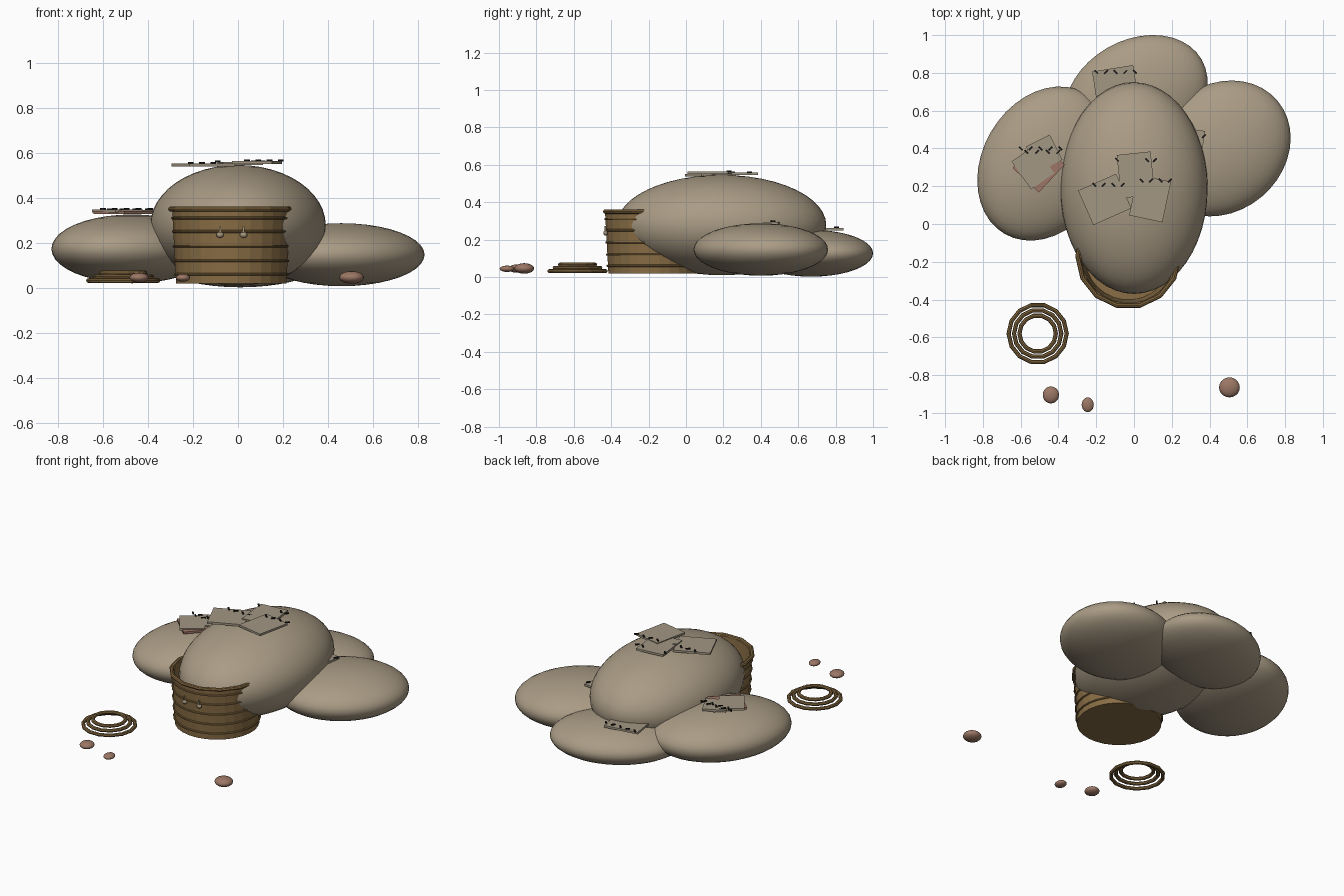
import bpy, bmesh, math
from mathutils import Matrix, Vector

cube = bpy.data.objects.get("Cube")
if cube:
    bpy.data.objects.remove(cube, do_unlink=True)


def material(name, rgb):
    m = bpy.data.materials.new(name)
    m.use_nodes = True
    m.diffuse_color = (*rgb, 1)
    m.node_tree.nodes["Principled BSDF"].inputs["Base Color"].default_value = (*rgb, 1)
    return m


BURLAP = material("burlap", (0.40, 0.33, 0.235))
PATCH = material("patch cloth", (0.36, 0.31, 0.23))
RED = material("red cloth", (0.34, 0.18, 0.13))
WICKER = material("wicker", (0.25, 0.155, 0.06))
HOOP = material("wicker hoop", (0.23, 0.14, 0.05))
CLAY = material("clay stone", (0.33, 0.185, 0.13))
THREAD = material("dark thread", (0.012, 0.011, 0.01))
KNOT = material("pale knot", (0.36, 0.29, 0.19))


def add_object(name, bm, mat, smooth=False):
    bmesh.ops.recalc_face_normals(bm, faces=bm.faces)
    mesh = bpy.data.meshes.new(name)
    bm.to_mesh(mesh)
    bm.free()
    mesh.materials.append(mat)
    for p in mesh.polygons:
        p.use_smooth = smooth
    ob = bpy.data.objects.new(name, mesh)
    bpy.context.collection.objects.link(ob)
    return ob


def ellipsoid(name, centre, radii, turn, mat, segments=40):
    bm = bmesh.new()
    bmesh.ops.create_uvsphere(bm, u_segments=segments, v_segments=segments // 2, radius=1)
    bm.transform(Matrix.LocRotScale(Vector(centre), Matrix.Rotation(math.radians(turn), 3, 'Z'), Vector(radii)))
    return add_object(name, bm, mat, True)


def box(name, centre, size, turn, mat):
    bm = bmesh.new()
    bmesh.ops.create_cube(bm, size=1)
    bm.transform(Matrix.LocRotScale(Vector(centre), Matrix.Rotation(math.radians(turn), 3, 'Z'), Vector(size)))
    return add_object(name, bm, mat)


def lathe(name, profile, centre, sides, mat, closed=True):
    """Revolve (radius, height) points about z, with flats facing front."""
    bm = bmesh.new()
    rings = []
    for r, z in profile:
        r_out = r / math.cos(math.pi / sides)
        rings.append([])
        for i in range(sides):
            a = -math.pi / 2 + math.tau * (i + 0.5) / sides
            rings[-1].append(bm.verts.new((centre[0] + r_out * math.cos(a), centre[1] + r_out * math.sin(a), z)))
    pairs = list(zip(rings, rings[1:]))
    if closed:
        pairs.append((rings[-1], rings[0]))
    else:
        bm.faces.new(rings[0])
        bm.faces.new(rings[-1])
    for a, b in pairs:
        for i in range(sides):
            j = (i + 1) % sides
            bm.faces.new((a[i], a[j], b[j], b[i]))
    return add_object(name, bm, mat)


def hoop(name, centre, radius, z, thick, mat, sides=14):
    section = [(radius + thick * math.cos(math.tau * k / 8), z + thick * math.sin(math.tau * k / 8)) for k in range(8)]
    return lathe(name, section, centre, sides, mat)


# Four overlapping sacks
ellipsoid("main_sack", (0, 0.19, 0.278), (0.39, 0.56, 0.268), 0, BURLAP, 48)
ellipsoid("right_sack", (-0.47, 0.32, 0.173), (0.333, 0.43, 0.153), -30, BURLAP)
ellipsoid("left_sack", (0.46, 0.40, 0.147), (0.392, 0.335, 0.14), 40, BURLAP)
ellipsoid("back_sack", (0.01, 0.67, 0.127), (0.402, 0.303, 0.125), 30, BURLAP)

# Open basket with a floor, hoops and a rim
BASKET = (-0.03, -0.17)
lathe("basket", [(0.245, 0.02), (0.263, 0.35), (0.248, 0.35), (0.23, 0.035)], BASKET, 28, WICKER, closed=False)
for z in (0.06, 0.12, 0.185, 0.25, 0.31):
    hoop("basket_hoop", BASKET, 0.246 + 0.05 * z, z, 0.006, HOOP, 28)
hoop("basket_rim", BASKET, 0.262, 0.35, 0.012, HOOP)

# Pale knots on the basket front
for x in (-0.08, 0.025):
    ellipsoid("basket_knot", (x, -0.43, 0.235), (0.017, 0.012, 0.013), 0, KNOT, 12)
    box("knot_end", (x, -0.432, 0.258), (0.008, 0.008, 0.03), 0, KNOT)

# Lid of three stepped rings lying on the ground
for radius, z in ((0.15, 0.032), (0.122, 0.049), (0.094, 0.066)):
    hoop("lid_ring", (-0.51, -0.58), radius, z, 0.011, HOOP)

# Loose stones
ellipsoid("stone", (-0.44, -0.905, 0.045), (0.043, 0.045, 0.022), 0, CLAY, 20)
ellipsoid("stone", (-0.245, -0.957, 0.044), (0.032, 0.039, 0.017), 0, CLAY, 20)
ellipsoid("stone", (0.505, -0.865, 0.046), (0.055, 0.053, 0.028), 0, CLAY, 20)

# Flat patches: centre, width, depth, turn, material
patches = [
    ((-0.155, 0.13, 0.545), 0.22, 0.2, 24, PATCH),
    ((0.01, 0.26, 0.552), 0.18, 0.23, 6, PATCH),
    ((0.085, 0.135, 0.557), 0.18, 0.22, -12, PATCH),
    ((-0.505, 0.305, 0.335), 0.19, 0.2, -43, RED),
    ((-0.535, 0.3, 0.342), 0.15, 0.18, 35, PATCH),
    ((-0.475, 0.375, 0.34), 0.14, 0.15, 27, PATCH),
    ((-0.1, 0.74, 0.256), 0.22, 0.17, 9, PATCH),
    ((0.28, 0.42, 0.288), 0.17, 0.17, -8, PATCH),
]
for centre, w, d, turn, mat in patches:
    box("patch", centre, (w, d, 0.013), turn, mat)

# Stitch rows: start x, end x, y, z, count
rows = [
    (-0.21, -0.06, 0.207, 0.555, 4),
    (-0.09, -0.09, 0.34, 0.561, 1),
    (0.07, 0.11, 0.338, 0.561, 2),
    (0.04, 0.19, 0.23, 0.566, 4),
    (-0.6, -0.39, 0.4, 0.35, 5),
    (-0.57, -0.4, 0.382, 0.349, 4),
    (-0.2, 0.005, 0.805, 0.265, 5),
    (0.22, 0.37, 0.465, 0.297, 4),
]
for x0, x1, y, z, count in rows:
    for i in range(count):
        x = x0 + (x1 - x0) * i / max(count - 1, 1)
        tilt = 45 if i % 2 else -45
        box("stitch", (x, y, z), (0.027, 0.009, 0.008), tilt, THREAD)
